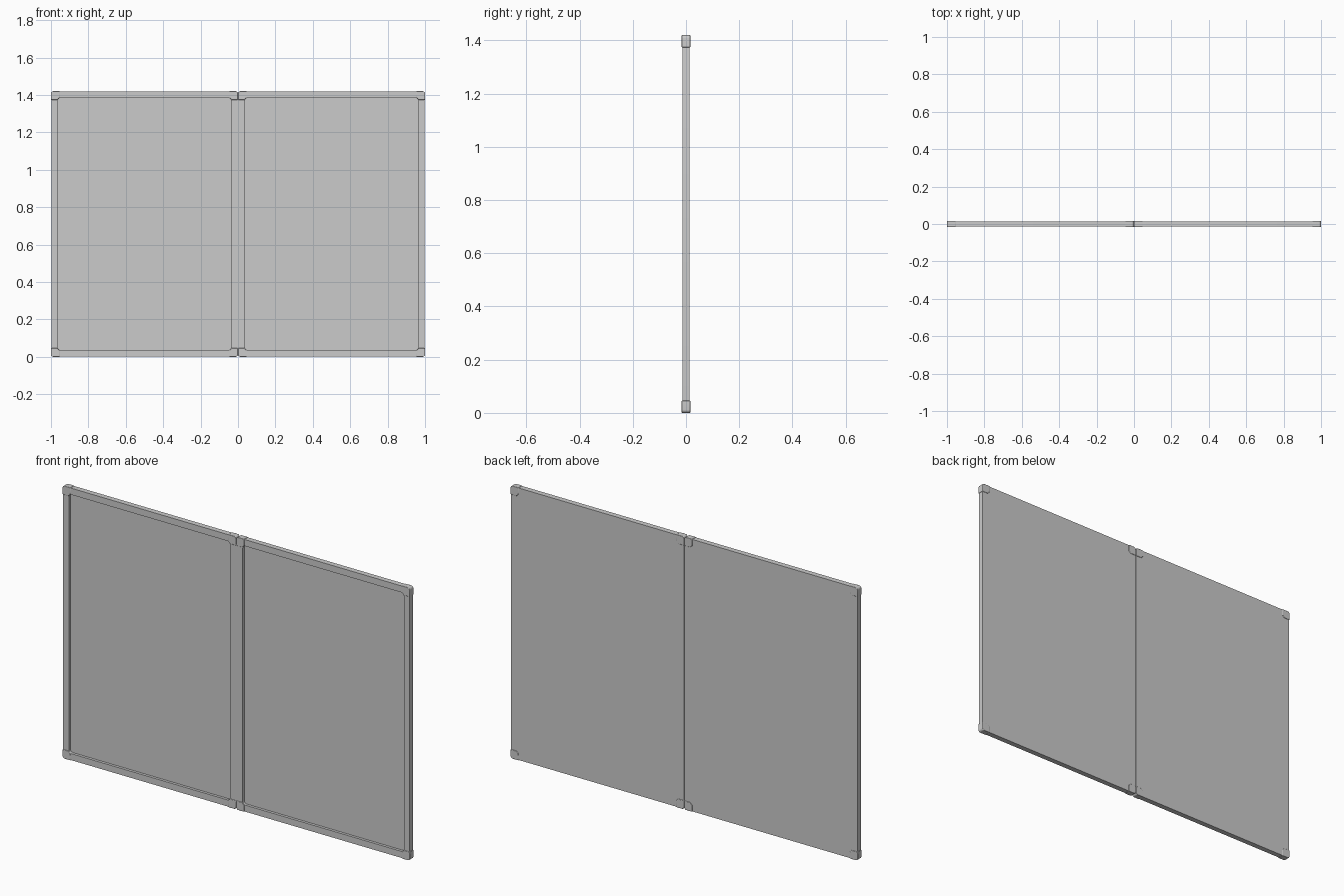
import bpy, bmesh, math

if "Cube" in bpy.data.objects:
    bpy.data.objects.remove(bpy.data.objects["Cube"])

H = 1.42      # overall height
LIP = 0.002   # how far the caps stand proud of the frame
HALF_T = 0.016


def finish(bm, name, bevel=0.0):
    bmesh.ops.recalc_face_normals(bm, faces=bm.faces)
    mesh = bpy.data.meshes.new(name)
    bm.to_mesh(mesh)
    bm.free()
    ob = bpy.data.objects.new(name, mesh)
    bpy.context.collection.objects.link(ob)
    if bevel:
        m = ob.modifiers.new("soft_edges", 'BEVEL')
        m.width, m.segments, m.limit_method = bevel, 2, 'ANGLE'
        m.angle_limit = math.radians(50)
    bpy.context.view_layer.objects.active = ob
    ob.select_set(True)
    bpy.ops.object.shade_smooth_by_angle(angle=math.radians(35))
    ob.select_set(False)
    return ob


def arc(cx, cz, r, start, n=6):
    return [(cx + r * math.cos(start + i * math.pi / 2 / n),
             cz + r * math.sin(start + i * math.pi / 2 / n)) for i in range(n + 1)]


def rounded_rect(x0, x1, z0, z1, r):
    q = math.pi / 2
    return (arc(x1 - r, z1 - r, r, 0) + arc(x0 + r, z1 - r, r, q)
            + arc(x0 + r, z0 + r, r, 2 * q) + arc(x1 - r, z0 + r, r, 3 * q))


def loft(loops, name, bevel=0.0):
    """Join successive (outline, y) loops and close both ends."""
    bm = bmesh.new()
    rings = [[bm.verts.new((x, y, z)) for x, z in pts] for pts, y in loops]
    for a, b in zip(rings, rings[1:]):
        for i in range(len(a)):
            j = (i + 1) % len(a)
            bm.faces.new((a[i], a[j], b[j], b[i]))
    bm.faces.new(rings[0])
    bm.faces.new(rings[-1])
    return finish(bm, name, bevel)


T = HALF_T - LIP
for side, label in ((-1, "left"), (1, "right")):
    # Panel: framed tray with a recessed front and flat back
    x0, x1 = sorted((side * 0.002, side * (1 - LIP)))
    i0, i1 = sorted((side * 0.037, side * 0.965))
    outer = rounded_rect(x0, x1, LIP, H - LIP, 0.008)
    inner = rounded_rect(i0, i1, 0.036, H - 0.036, 0.015)
    loft([(outer, T), (outer, -T), (inner, -T), (inner, 0.0)], label + "_panel")

    # Corner caps wrapping every corner of the panel
    for cx, dx in ((side * 1.0, -side), (side * 0.0005, side)):
        for cz, dz, end in ((0.0, 1, "bottom"), (H, -1, "top")):
            prof = arc(0.012, 0.012, 0.012, math.pi) + [
                (0.046, 0), (0.046, 0.0355), (0.0395, 0.0395), (0.0355, 0.046), (0, 0.046)]
            pts = [(cx + dx * u, cz + dz * v) for u, v in prof]
            where = "outer" if dx == -side else "inner"
            loft([(pts, -HALF_T), (pts, HALF_T)],
                 f"{label}_{end}_{where}_cap", 0.002)

# Hinge strip closing the front of the seam, leaving a groove at the back
strip = [(-0.002, 0.04), (0.002, 0.04), (0.002, H - 0.04), (-0.002, H - 0.04)]
loft([(strip, -T), (strip, 0.006)], "hinge_strip")
